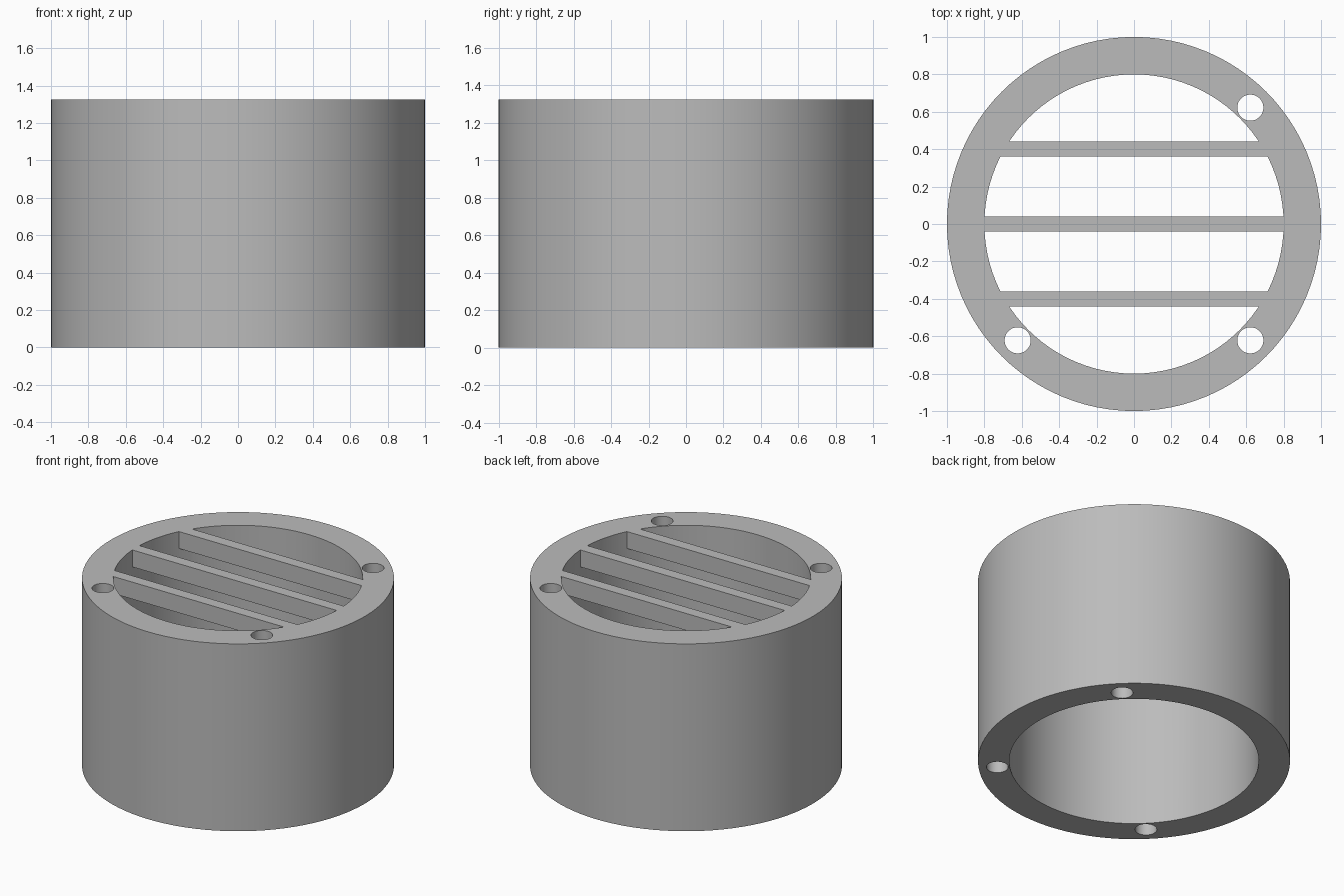
import bpy

HEIGHT = 1.325
BAR_DEPTH = 0.12
HOLE = 0.622

cube = bpy.data.objects.get("Cube")
if cube:
    bpy.data.objects.remove(cube, do_unlink=True)

grey = bpy.data.materials.new("plain grey")
grey.use_nodes = True
colour = (0.5, 0.5, 0.5, 1)
grey.diffuse_color = colour
grey.node_tree.nodes["Principled BSDF"].inputs["Base Color"].default_value = colour


def cylinder(name, radius, bottom, top, sides, x=0, y=0):
    bpy.ops.mesh.primitive_cylinder_add(
        vertices=sides, radius=radius, depth=top - bottom,
        location=(x, y, (top + bottom) / 2))
    obj = bpy.context.object
    obj.name = name
    obj.data.materials.append(grey)
    return obj


def cut(target, cutter):
    """Subtract the cutter from the target, then discard the cutter."""
    mod = target.modifiers.new("cut", "BOOLEAN")
    mod.operation = "DIFFERENCE"
    mod.solver = "EXACT"
    mod.object = cutter
    bpy.context.view_layer.objects.active = target
    bpy.ops.object.modifier_apply(modifier=mod.name)
    bpy.data.objects.remove(cutter, do_unlink=True)


# Thick round housing
housing = cylinder("grille_housing", 1, 0, HEIGHT, 96)

# Bore cutter, slotted so that three bars stay across the top
bore = cylinder("bore_cutter", 0.8, -0.1, HEIGHT + 0.1, 96)
for y in (-0.4, 0, 0.4):
    bpy.ops.mesh.primitive_cube_add(size=1, location=(0, y, HEIGHT - BAR_DEPTH + 0.5))
    slot = bpy.context.object
    slot.name = "bar_slot"
    slot.scale = (2, 0.08, 1)
    slot.data.materials.append(grey)
    cut(bore, slot)
cut(housing, bore)

# Three screw holes through the wall
for x, y in ((HOLE, HOLE), (HOLE, -HOLE), (-HOLE, -HOLE)):
    cut(housing, cylinder("screw_hole", 0.07, -0.1, HEIGHT + 0.1, 32, x, y))

# One colour, smooth round walls with crisp rims
housing.data.materials.clear()
housing.data.materials.append(grey)
for face in housing.data.polygons:
    face.material_index = 0
bpy.ops.object.select_all(action="DESELECT")
housing.select_set(True)
bpy.context.view_layer.objects.active = housing
bpy.ops.object.shade_smooth_by_angle(angle=0.5)
